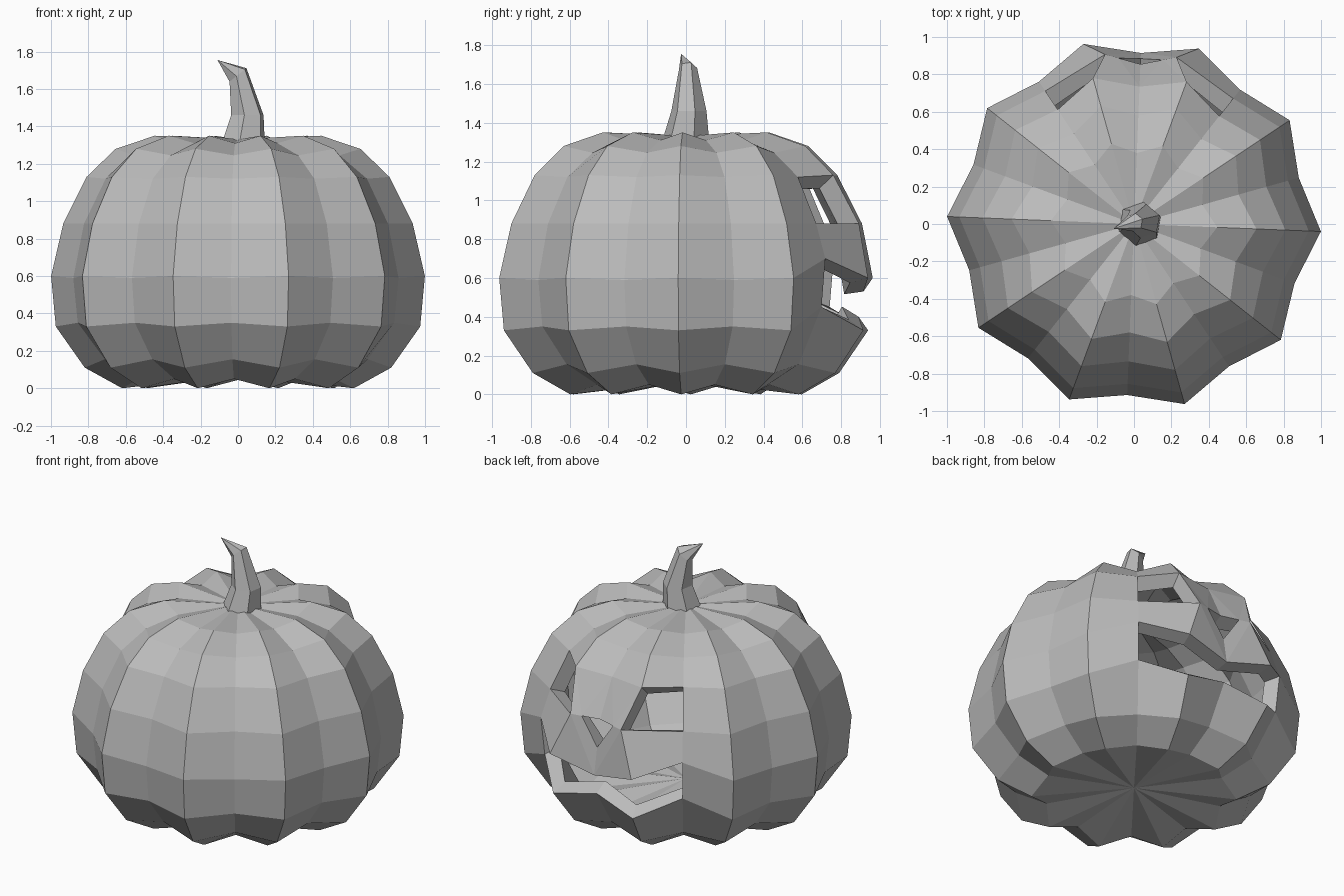
import bpy, bmesh
from math import cos, sin, radians, pi
from mathutils import Vector

cube = bpy.data.objects.get("Cube")
if cube:
    bpy.data.objects.remove(cube, do_unlink=True)

grey = bpy.data.materials.new("plain grey")
grey.use_nodes = True
grey.diffuse_color = (0.5, 0.5, 0.5, 1)
grey.node_tree.nodes["Principled BSDF"].inputs["Base Color"].default_value = (0.5, 0.5, 0.5, 1)


def polar(r, deg, z):
    a = radians(deg)
    return Vector((r * cos(a), r * sin(a), z))


def finish(bm, name):
    bmesh.ops.recalc_face_normals(bm, faces=bm.faces[:])
    mesh = bpy.data.meshes.new(name)
    bm.to_mesh(mesh)
    bm.free()
    mesh.materials.append(grey)
    obj = bpy.data.objects.new(name, mesh)
    bpy.context.collection.objects.link(obj)
    return obj


# Ribbed shell: (radius, height) profiles along a ridge and along a groove
RIDGE = [(.62, 0), (.82, .11), (.975, .33), (1, .6), (.935, .88), (.81, 1.13), (.655, 1.28), (.445, 1.35)]
GROOVE = [(.55, .05), (.74, .155), (.89, .35), (.915, .59), (.855, .88), (.735, 1.12), (.58, 1.245), (.38, 1.31)]
COLS, START, STEP = 20, -2.3, 18
MID = 5            # groove column at the middle of the face
LOWER, UPPER, BROW = 2, 3, 4

bm = bmesh.new()
grid = []
for level in range(len(RIDGE)):
    row = []
    for c in range(COLS):
        r, z = (GROOVE if c % 2 else RIDGE)[level]
        row.append(bm.verts.new(polar(r, START + STEP * c, z)))
    grid.append(row)

# Lips of the mouth, mirrored about the middle groove
for off, low, high in ((0, .40, .53), (1, .33, .6), (2, .45, .70)):
    for c in {MID - off, MID + off}:
        grid[LOWER][c].co.z = low
        grid[UPPER][c].co.z = high

# Inner lower eye corners slide towards the nose
mid_angle = START + STEP * MID
for side in (-1, 1):
    grid[BROW][MID + side].co = polar(.92, mid_angle + side * 12, .88)

# Nose: a downward triangle under the brow
mid_brow = grid[BROW][MID]
apex = bm.verts.new(grid[UPPER][MID].co.lerp(mid_brow.co, .5))
corner = {s: bm.verts.new(mid_brow.co.lerp(grid[BROW][MID + s].co, .62)) for s in (-1, 1)}

eyes = {(BROW, MID - 2), (BROW, MID + 1)}
mouth = {(LOWER, c) for c in range(MID - 2, MID + 2)}
for level in range(len(RIDGE) - 1):
    for c in range(COLS):
        if (level, c) in eyes | mouth:
            continue
        d = (c + 1) % COLS
        lo, hi = grid[level], grid[level + 1]
        loop = [lo[c], lo[d], hi[d], hi[c]]
        side = {MID - 1: -1, MID: 1}.get(c)
        if side and level == BROW:
            loop.insert(1, corner[side])
        elif side and level == UPPER:
            loop[2 if side < 0 else 3:3 if side < 0 else 4] = (
                [apex, corner[side]] if side < 0 else [corner[side], apex])
        bm.faces.new(loop)

# Close the bottom and the top with fans
for row, z in ((grid[0], .07), (grid[-1], 1.33)):
    pole = bm.verts.new((0, 0, z))
    for c in range(COLS):
        bm.faces.new((pole, row[c], row[(c + 1) % COLS]))

# The nose panels are folded, so split them into clean triangles
bmesh.ops.triangulate(bm, faces=[f for f in bm.faces if len(f.verts) > 4])
shell = finish(bm, "pumpkin_shell")
wall = shell.modifiers.new("wall", "SOLIDIFY")
wall.thickness = .1
wall.offset = -1

# Crooked six-sided stem: centre, radius and sideways tilt of each ring
RINGS = [((.03, 0, 1.32), .12, 0), ((.05, .015, 1.46), .092, 0), ((0, .01, 1.675), .048, .8)]
bm = bmesh.new()
rows = []
for centre, radius, tilt in RINGS:
    row = []
    for i in range(6):
        p = polar(radius, 60 * i + 20, 0)
        p.z = tilt * p.x
        row.append(bm.verts.new(p + Vector(centre)))
    rows.append(row)
tip = bm.verts.new((-.11, -.025, 1.755))
for i in range(6):
    j = (i + 1) % 6
    for lo, hi in zip(rows, rows[1:]):
        bm.faces.new((lo[i], lo[j], hi[j], hi[i]))
    bm.faces.new((rows[-1][i], rows[-1][j], tip))
bm.faces.new(rows[0][::-1])
finish(bm, "stem")
